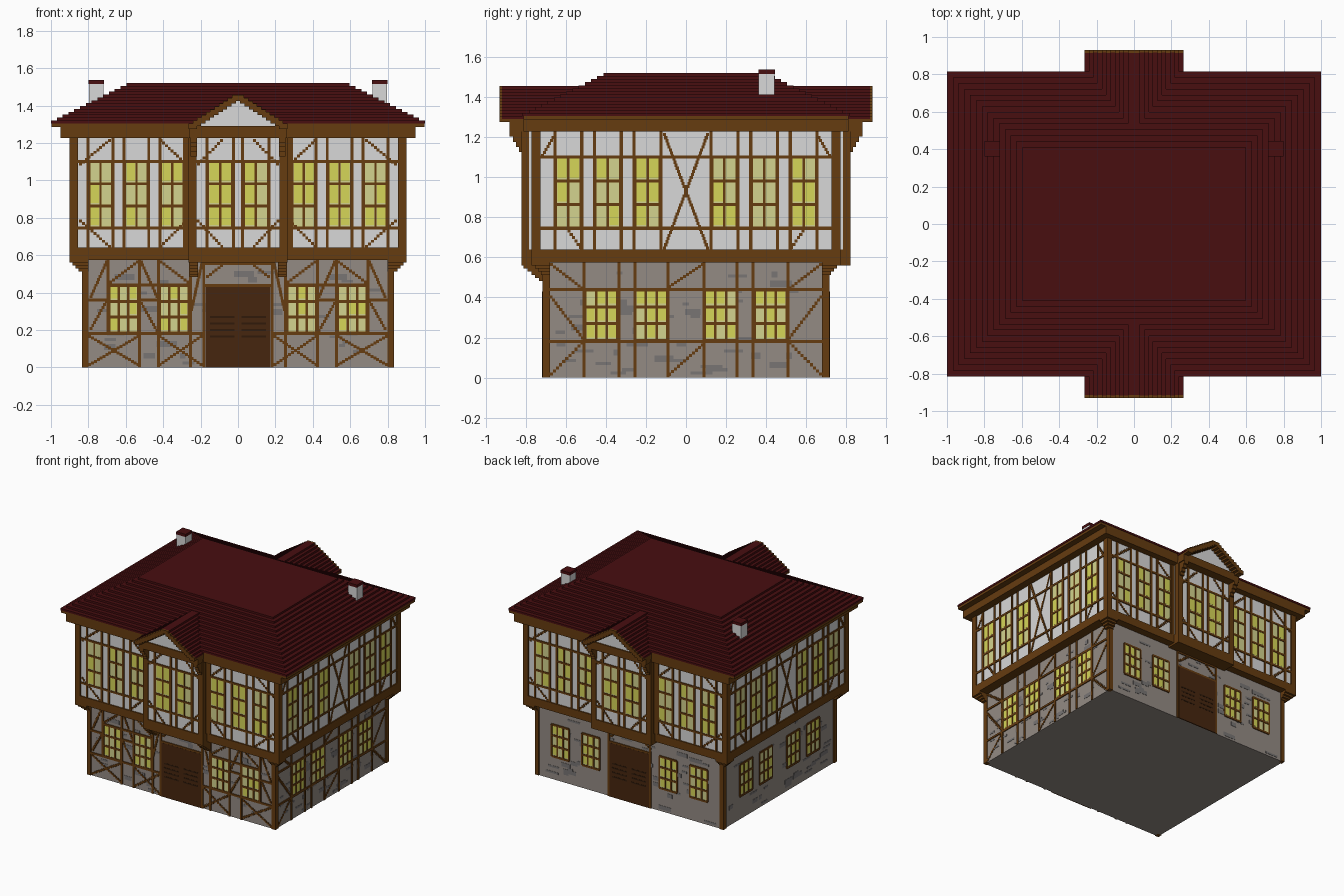
import bpy, bmesh, random
from mathutils import Vector

random.seed(4)
cube = bpy.data.objects.get("Cube")
if cube:
    bpy.data.objects.remove(cube)

V = 0.0156  # block size


def material(name, rgb):
    lin = [((c / 255 + 0.055) / 1.055) ** 2.4 for c in rgb] + [1]
    m = bpy.data.materials.new(name)
    m.use_nodes = True
    m.diffuse_color = lin
    m.node_tree.nodes["Principled BSDF"].inputs["Base Color"].default_value = lin
    return m


ROOF = material("dark red tile", (72, 14, 16))
WOOD = material("brown timber", (102, 60, 16))
PLASTER = material("white plaster", (216, 216, 216))
STONE = material("grey stone", (148, 139, 132))
DARK = material("dark grey stone", (120, 117, 116))
PALE = material("pale yellow glass", (212, 212, 142))
VIVID = material("bright yellow glass", (214, 214, 88))
DOOR = material("dark door wood", (70, 38, 14))
GROOVE = material("door groove", (48, 26, 10))

parts = {}


def box(part, mat, x0, x1, y0, y1, z0, z1):
    """Add one block to a named part."""
    bm = parts.setdefault(part, (bmesh.new(), mat))[0]
    lo = Vector((min(x0, x1), min(y0, y1), min(z0, z1)))
    hi = Vector((max(x0, x1), max(y0, y1), max(z0, z1)))
    for v in bmesh.ops.create_cube(bm, size=1)["verts"]:
        v.co = (lo + hi) / 2 + Vector(a * b for a, b in zip(v.co, hi - lo))


def block(part, mat, hx, hy, z0, z1):
    box(part, mat, -hx, hx, -hy, hy, z0, z1)


# u runs along a wall, d is the distance of the wall from the middle
WALLS = {"front": lambda u, d: (u, -d), "back": lambda u, d: (-u, d),
         "left": lambda u, d: (d, u), "right": lambda u, d: (-d, -u)}


def plate(part, mat, wall, u0, u1, z0, z1, d0, d1):
    (xa, ya), (xb, yb) = WALLS[wall](u0, d0), WALLS[wall](u1, d1)
    box(wall + "_" + part, mat, xa, xb, ya, yb, z0, z1)


def beam_v(wall, d, u, z0, z1, part="timber", w=V):
    plate(part, WOOD, wall, u - w / 2, u + w / 2, z0, z1, d, d + 0.007)


def beam_h(wall, d, z, u0, u1, part="timber", w=V):
    plate(part, WOOD, wall, u0, u1, z - w / 2, z + w / 2, d, d + 0.007)


def brace(wall, d, u0, z0, u1, z1):
    """Diagonal timber made of stepped blocks."""
    n = max(2, round(max(abs(u1 - u0), abs(z1 - z0)) / V))
    for i in range(n):
        t = (i + 0.5) / n
        u, z = u0 + (u1 - u0) * t, z0 + (z1 - z0) * t
        plate("braces", WOOD, wall, u - V / 2, u + V / 2, z - V / 2, z + V / 2, d, d + 0.005)


def window(wall, d, u0, u1, z0, z1, cols):
    plate("window_glass", PALE, wall, u0, u1, z0, z1, d, d + 0.003)
    w, h = (u1 - u0) / cols, (z1 - z0) / 3
    for c in range(cols):
        for r in range(3):
            if random.random() < 0.55:
                a, b = u0 + c * w + V / 2, z0 + r * h + V
                plate("bright_panes", VIVID, wall, a, a + w - V, b, b + h - V * 1.5, d, d + 0.004)
    for c in range(cols + 1):
        beam_v(wall, d, u0 + c * w, z0, z1, "window_frames", V * 0.8)
    for r in range(4):
        beam_h(wall, d, z0 + r * h, u0, u1, "window_frames")


# Ground storey
GX, GY = 0.825, 0.71
block("stone_walls", STONE, GX, GY, 0, 0.58)
for sx in (-1, 1):
    for sy in (-1, 1):
        box("ground_posts", WOOD, sx * 0.8, sx * 0.833, sy * 0.68, sy * 0.717, 0, 0.58)
for wall, d, half, count in (("front", GY, 0.78, 50), ("back", GY, 0.78, 50),
                             ("left", GX, 0.66, 45), ("right", GX, 0.66, 45)):
    for i in range(count):
        u, z = random.uniform(-half, half - 0.1), V * random.randint(1, 34)
        plate("dark_stones", DARK, wall, u, u + V * random.randint(2, 7),
              z, z + V * random.randint(1, 2), d, d + 0.002)

for wall in ("front", "back"):
    # Door with grooved panels and lintel
    plate("door", DOOR, wall, -0.175, 0.175, 0, 0.43, GY, GY + 0.008)
    for s in (-1, 1):
        for i in range(4):
            z = 0.16 + i * 0.035
            plate("door_grooves", GROOVE, wall, s * 0.02, s * 0.15, z, z + 0.01, GY, GY + 0.0095)
        beam_v(wall, GY, s * 0.183, 0.0, 0.58)
        for c in (0.612, 0.342):
            window(wall, GY, s * c - 0.077, s * c + 0.077, 0.185, 0.437, 3)
    beam_h(wall, GY, 0.555, -0.18, 0.18)
    beam_h(wall, GY, 0.437, -0.18, 0.18)
    for s in (-1, 1):
        brace(wall, GY, s * 0.17, 0.48, s * 0.08, 0.55)

# Timber frame on the front and left ground walls
for s in (-1, 1):
    for u in (0.527, 0.425, 0.255):
        beam_v("front", GY, s * u, 0, 0.58)
    beam_v("front", GY, s * 0.695, 0.18, 0.58)
    beam_h("front", GY, 0.18, s * 0.18, s * 0.8)
    beam_h("front", GY, 0.44, s * 0.25, s * 0.7)
    beam_h("front", GY, 0.36, s * 0.69, s * 0.8)
    beam_h("front", GY, 0.36, s * 0.425, s * 0.527)
    for a, b in ((0.8, 0.527), (0.425, 0.19)):
        brace("front", GY, s * a, 0.01, s * b, 0.17)
        brace("front", GY, s * a, 0.17, s * b, 0.01)
    for a, z0, b, z1 in ((0.79, 0.2, 0.7, 0.36), (0.79, 0.37, 0.7, 0.57), (0.69, 0.45, 0.53, 0.57),
                         (0.52, 0.57, 0.43, 0.37), (0.52, 0.35, 0.43, 0.19), (0.42, 0.57, 0.26, 0.45),
                         (0.25, 0.3, 0.19, 0.57)):
        brace("front", GY, s * a, z0, s * b, z1)
    for u in (0.51, 0.335, 0.255, 0.09):
        beam_v("left", GX, s * u, 0, 0.58)
    beam_h("left", GX, 0.18, 0, s * 0.68)
    beam_h("left", GX, 0.44, 0, s * 0.68)
    for z0, z1 in ((0.57, 0.44), (0.01, 0.18), (0.41, 0.19)):
        brace("left", GX, s * 0.68, z0, s * 0.51, z1)
brace("left", GX, -0.09, 0.45, 0.09, 0.57)
brace("left", GX, -0.09, 0.01, 0.09, 0.17)
for wall in ("left", "right"):
    for u in (-0.422, -0.173, 0.173, 0.422):
        window(wall, GX, u - 0.08, u + 0.08, 0.185, 0.437, 3)

# Upper storey with a bay at the front and back
UX, UY, BX, BY = 0.89, 0.76, 0.258, 0.81
block("upper_walls", PLASTER, UX, UY, 0.6, 1.25)
block("bay_walls", PLASTER, BX, BY, 0.6, 1.25)
block("floor_beam", WOOD, 0.9, 0.77, 0.575, 0.64)
block("bay_floor_beam", WOOD, 0.265, 0.82, 0.56, 0.64)
block("eave_beam", WOOD, 0.95, 0.812, 1.227, 1.288)
block("gable_beam", WOOD, 0.262, 0.88, 1.227, 1.29)
for sx in (-1, 1):
    for sy in (-1, 1):
        box("corner_posts", WOOD, sx * 0.856, sx * 0.9, sy * 0.725, sy * 0.77, 0.6, 1.25)
        box("bay_posts", WOOD, sx * 0.222, sx * 0.265, sy * 0.783, sy * 0.82, 0.6, 1.25)
        box("bay_posts", WOOD, sx * 0.25, sx * 0.285, sy * 0.75, sy * 0.77, 0.6, 1.25)
        # Stepped brackets below the floor and the gable
        for i in range(4):
            box("corner_brackets", WOOD, sx * 0.8, sx * (0.9 - i * V), sy * 0.68,
                sy * (0.77 - i * V), 0.575 - (i + 1) * V, 0.575 - i * V)
            box("gable_brackets", WOOD, sx * 0.22, sx * 0.255, sy * 0.8, sy * (0.88 - i * V),
                1.227 - (i + 1) * 0.025, 1.227 - i * 0.025)
    for i in range(5):
        box("bay_brackets", WOOD, sx * 0.215, sx * 0.26, -0.7, -0.81 + i * 0.019,
            0.56 - (i + 1) * V, 0.56 - i * V)

for wall in ("front", "back"):
    for s in (-1, 1):
        for c in (0.735, 0.543, 0.352):
            window(wall, UY, s * c - 0.061, s * c + 0.061, 0.745, 1.1, 2)
            for e in (-0.066, 0.066):
                beam_v(wall, UY, s * c + e, 0.63, 1.23)
        window(wall, BY, s * 0.095 - 0.065, s * 0.095 + 0.065, 0.745, 1.1, 2)
        for u in (0.166, 0.024):
            beam_v(wall, BY, s * u, 0.63, 1.23)
        for z in (0.745, 1.1):
            beam_h(wall, UY, z, s * 0.26, s * 0.86)
            beam_h(wall, BY, z, 0, s * 0.23)
        for a, b, d in ((0.85, 0.68, UY), (0.27, 0.42, UY), (0.22, 0.08, BY)):
            brace(wall, d, s * a, 1.08, s * b, 1.22)
            brace(wall, d, s * a, 0.79, s * b, 0.64)

for wall in ("left", "right"):
    for s in (-1, 1):
        for c in (0.587, 0.39, 0.192):
            window(wall, UX, s * c - 0.062, s * c + 0.062, 0.745, 1.1, 2)
            for e in (-0.067, 0.067):
                beam_v(wall, UX, s * c + e, 0.63, 1.23)
        for z in (0.745, 1.1):
            beam_h(wall, UX, z, s * 0.12, s * 0.73)
        beam_h(wall, UX, 0.745, 0, s * 0.12)
        beam_h(wall, UX, 1.1, 0, s * 0.12)
        brace(wall, UX, s * 0.11, 1.22, 0, 0.93)
        brace(wall, UX, s * 0.11, 0.64, 0, 0.93)
        brace(wall, UX, s * 0.59, 0.74, s * 0.52, 0.64)
        brace(wall, UX, s * 0.72, 1.1, s * 0.65, 1.22)

# Stepped hip roof
block("eaves", WOOD, 0.997, 0.812, 1.285, 1.306)
for k in range(14):
    z = 1.32 + 0.0154 * k
    block("main_roof", ROOF, 1 - 0.031 * k, 0.815 - 0.031 * k, z - 0.0156, z)

# Stepped gables with plaster infill and timber edges
for k in range(11):
    z, w = 1.305 + k * 0.015, 0.265 - k * 0.0232
    if k < 9:
        block("gable_infill", PLASTER, w - 0.035, 0.87, z - 0.02, z)
    for s in (-1, 1):
        inner = max(0, w - 0.045)
        box("gable_roof", ROOF, s * inner, s * w, -0.918, 0.918, z - 0.015, z)
        box("gable_soffit", WOOD, s * inner, s * (w - 0.003), -0.917, 0.917, z - 0.03, z - 0.015)
        for sy in (-1, 1):
            box("gable_edges", WOOD, s * inner, s * w, sy * 0.915, sy * 0.93, z - 0.03, z)

# Chimneys
for s in (-1, 1):
    box("chimneys", PLASTER, s * 0.718, s * 0.797, 0.363, 0.442, 1.38, 1.515)
    box("chimney_caps", ROOF, s * 0.716, s * 0.799, 0.361, 0.444, 1.515, 1.537)

for name, (bm, mat) in parts.items():
    mesh = bpy.data.meshes.new(name)
    bm.to_mesh(mesh)
    bm.free()
    mesh.materials.append(mat)
    bpy.context.collection.objects.link(bpy.data.objects.new(name, mesh))
